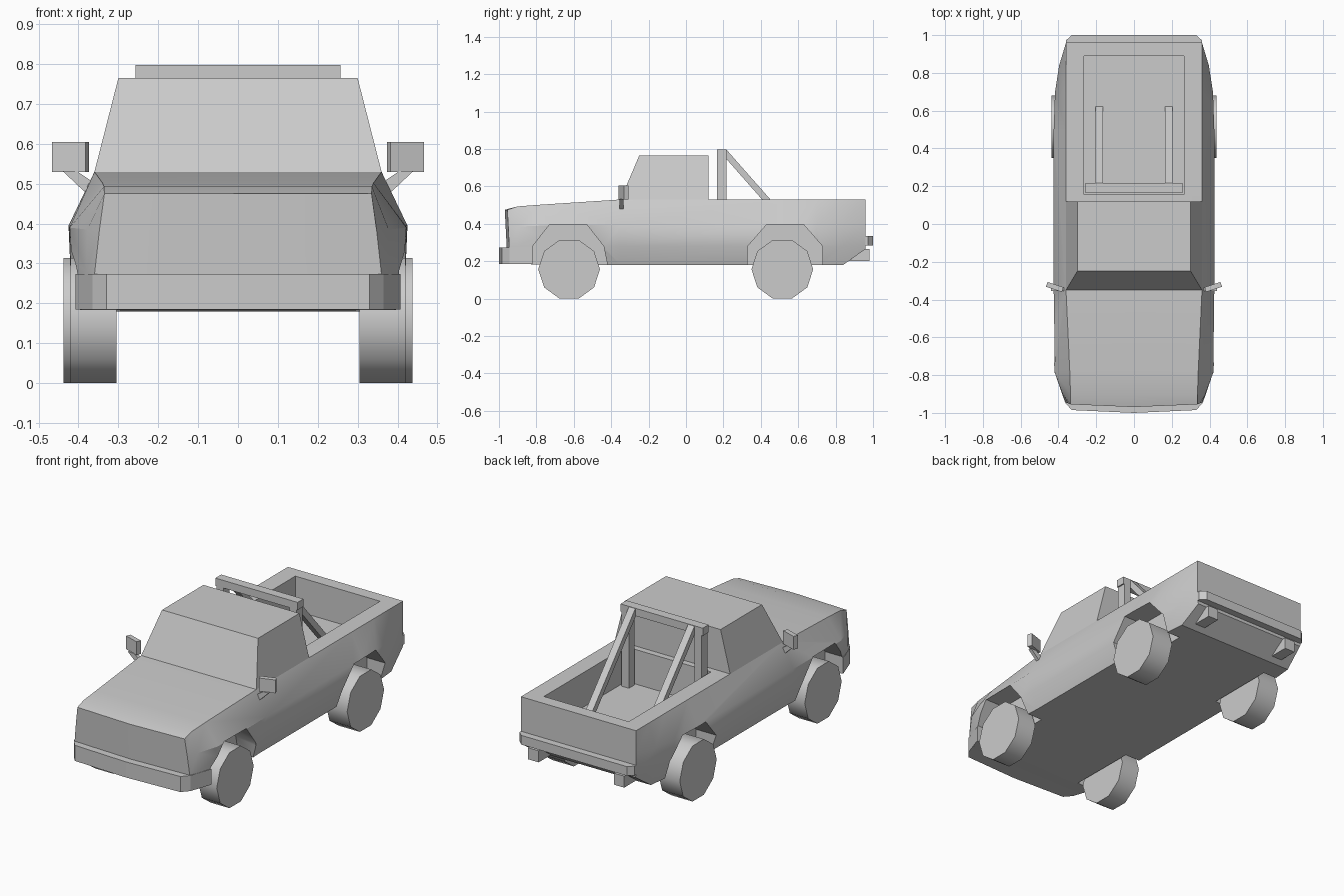
import bpy, bmesh, math
from mathutils import Vector

if "Cube" in bpy.data.objects:
    bpy.data.objects.remove(bpy.data.objects["Cube"])


def make(name, verts, faces):
    me = bpy.data.meshes.new(name)
    bm = bmesh.new()
    vs = [bm.verts.new(v) for v in verts]
    for f in faces:
        bm.faces.new([vs[i] for i in f])
    bmesh.ops.recalc_face_normals(bm, faces=bm.faces)
    bm.to_mesh(me)
    bm.free()
    ob = bpy.data.objects.new(name, me)
    bpy.context.collection.objects.link(ob)
    return ob


def prism(name, a, b):
    """Closed solid joining two matching outlines of 3D points."""
    n = len(a)
    sides = [(i, (i + 1) % n, n + (i + 1) % n, n + i) for i in range(n)]
    return make(name, list(a) + list(b), [tuple(range(n)), tuple(range(n, 2 * n))] + sides)


def side_prism(name, x0, x1, yz):
    return prism(name, [(x0, y, z) for y, z in yz], [(x1, y, z) for y, z in yz])


def plan_prism(name, z0, z1, xy):
    return prism(name, [(x, y, z0) for x, y in xy], [(x, y, z1) for x, y in xy])


def box(name, x0, x1, y0, y1, z0, z1):
    return plan_prism(name, z0, z1, [(x0, y0), (x1, y0), (x1, y1), (x0, y1)])


def smooth(ob, deg=30):
    bpy.ops.object.select_all(action='DESELECT')
    ob.select_set(True)
    bpy.context.view_layer.objects.active = ob
    bpy.ops.object.shade_smooth_by_angle(angle=math.radians(deg))


# Body: half sections (y, then x,z of floor, sill, belt, top)
sections = [
    (-0.945, (.36, .187), (.36, .272), (.348, .38), (.335, .475)),
    (-0.90, (.38, .185), (.38, .28), (.378, .385), (.336, .493)),
    (-0.78, (.405, .183), (.415, .28), (.422, .39), (.34, .502)),
    (-0.35, (.385, .18), (.42, .28), (.425, .395), (.36, .53)),
    (0.50, (.385, .18), (.42, .28), (.425, .395), (.36, .53)),
    (0.70, (.383, .18), (.413, .28), (.418, .395), (.36, .53)),
    (0.84, (.37, .18), (.393, .28), (.396, .395), (.36, .53)),
    (0.96, (.355, .265), (.36, .28), (.36, .395), (.36, .53)),
]
verts, faces = [], []
for k, (y, *pts) in enumerate(sections):
    lean = [0.005, 0, -.005, -.01] if k == 0 else [0] * 4
    bow = -.014 if k == 0 else 0
    right = [(x, y + l, z) for (x, z), l in zip(pts, lean)]
    left = [(-x, yy, z) for x, yy, z in reversed(right)]
    verts += [(0, y + lean[0] + bow, pts[0][1])] + right
    verts += [(0, y + lean[3] + bow, pts[3][1])] + left
for k in range(len(sections) - 1):
    for i in range(10):
        j = (i + 1) % 10
        faces.append((k * 10 + i, k * 10 + j, k * 10 + 10 + j, k * 10 + 10 + i))
e = 10 * (len(sections) - 1)
for o in (0, e):
    faces += [tuple(o + i for i in range(6)), tuple(o + i for i in (5, 6, 7, 8, 9, 0))]
body = make("truck_body", verts, faces)

# Cutters for the load bed and wheel arches
front_arch = [(-.82, .1), (-.82, .28), (-.73, .395), (-.53, .395), (-.44, .28), (-.42, .18), (-.42, .1)]
rear_arch = [(.33, .1), (.33, .28), (.43, .395), (.63, .395), (.73, .28), (.73, .1)]
cutters = [box("bed_cutter", -.265, .265, .155, .89, .335, .7)]
for s in (-1, 1):
    for arch in (front_arch, rear_arch):
        cutters.append(side_prism("arch_cutter", s * .295, s * .6, arch))
bpy.context.view_layer.objects.active = body
for c in cutters:
    c.hide_render = True
    m = body.modifiers.new("cut", 'BOOLEAN')
    m.operation, m.solver, m.object = 'DIFFERENCE', 'EXACT', c
    bpy.ops.object.modifier_apply(modifier=m.name)
for c in cutters:
    bpy.data.objects.remove(c)
smooth(body)

# Cabin
prism("cabin",
      [(-.36, -.35, .53), (.36, -.35, .53), (.36, .12, .53), (-.36, .12, .53)],
      [(-.30, -.25, .765), (.30, -.25, .765), (.30, .12, .765), (-.30, .12, .765)])

# Bumpers
half = [(.33, -.985), (.365, -.945), (.408, -.82), (.30, -.82)]
plan_prism("front_bumper", .185, .273,
           [(0, -1)] + half + [(-x, y) for x, y in reversed(half)])
plan_prism("rear_bumper", .283, .335,
           [(-.36, .955), (.36, .955), (.36, .972), (.33, 1), (-.33, 1), (-.36, .972)])

# Wheels: ten-sided, the rear pair slightly wider
for label, y, outer in (("front", -.625, .42), ("rear", .515, .437)):
    ring = [(y + .165 * math.sin(math.radians(18 + 36 * i)),
             .157 + .165 * math.cos(math.radians(18 + 36 * i))) for i in range(10)]
    for s, side in ((-1, "left"), (1, "right")):
        smooth(side_prism(f"{label}_wheel_{side}", s * .305, s * outer, ring), 40)

# Roll bar
box("roll_bar_top", -.257, .257, .165, .217, .755, .798)
for s, side in ((-1, "left"), (1, "right")):
    box(f"roll_bar_post_{side}", s * .205, s * .25, .165, .217, .33, .76)
    side_prism(f"roll_bar_brace_{side}", s * .165, s * .205,
               [(.20, .79), (.215, .798), (.625, .333), (.58, .333), (.20, .765)])

    # Door mirror and its arm
    plan_prism(f"mirror_{side}", .53, .605,
               [(s * .373, -.335), (s * .382, -.36), (s * .467, -.332), (s * .457, -.307)])
    arm = [(s * .365, .505), (s * .385, .48), (s * .44, .532), (s * .405, .532)]
    prism(f"mirror_arm_{side}", [(x, -.355, z) for x, z in arm],
          [(x, -.335, z) for x, z in arm])

    # Stub under the sloped tail
    side_prism(f"tail_stub_{side}", s * .235, s * .30,
               [(.87, .20), (.98, .20), (.98, .265), (.955, .265)])
